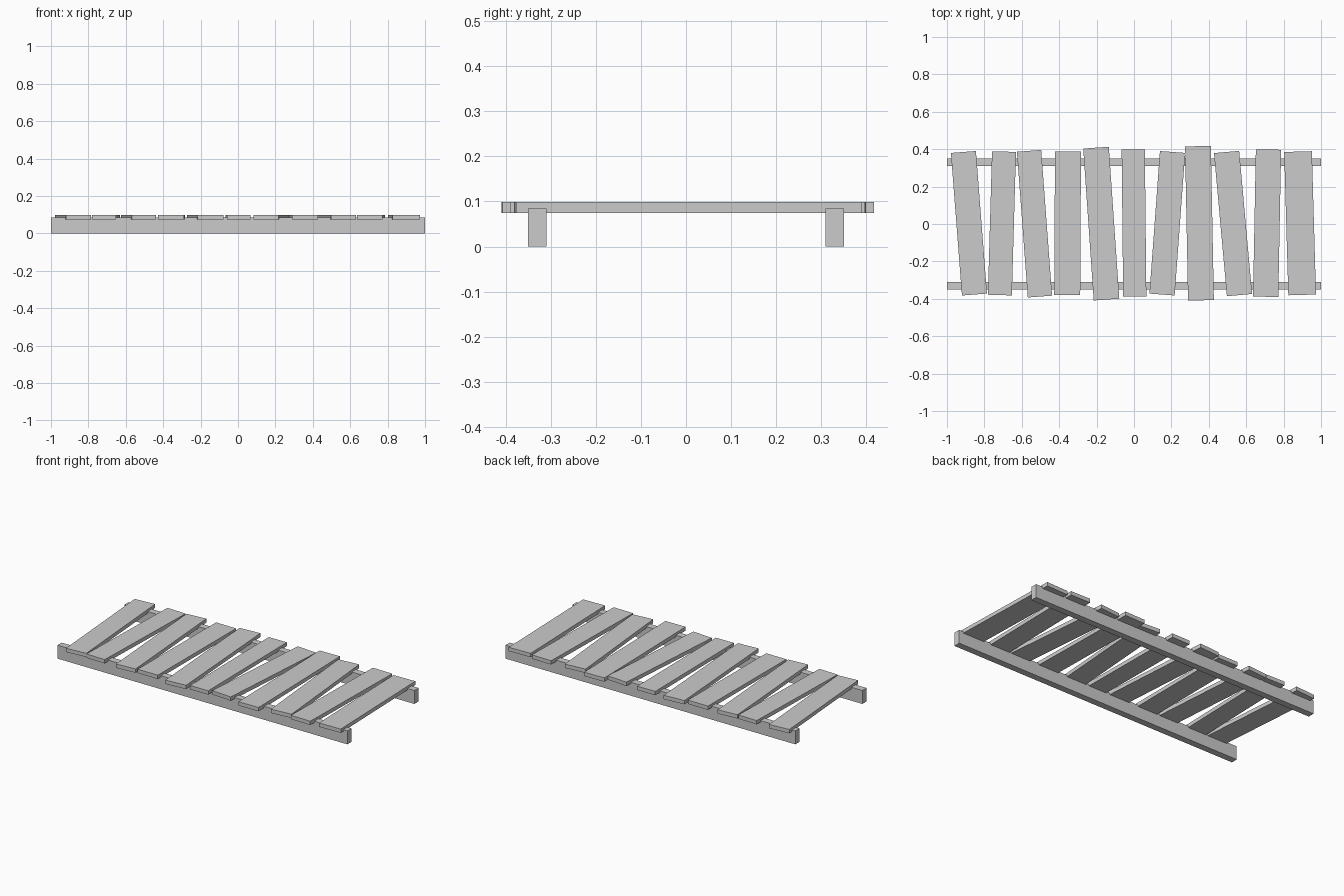
import bpy
from math import atan2, hypot
from mathutils import Vector


def box(name, loc, size, angle=0.0):
    bpy.ops.mesh.primitive_cube_add(size=1, location=loc, rotation=(0, 0, angle))
    ob = bpy.context.object
    ob.name = name
    ob.scale = size
    bpy.ops.object.transform_apply(location=False, rotation=False, scale=True)
    return ob


# Two long side rails
for side, y in (("front", -0.33), ("back", 0.33)):
    box(f"{side}_rail", (0, y, 0.042), (2.0, 0.041, 0.084))

# Crooked planks: back end x, y; front end x, y; width
planks = [
    (-0.912, 0.385, -0.853, -0.377, 0.134),
    (-0.695, 0.387, -0.717, -0.380, 0.128),
    (-0.561, 0.391, -0.503, -0.388, 0.130),
    (-0.353, 0.387, -0.357, -0.380, 0.139),
    (-0.203, 0.408, -0.147, -0.404, 0.137),
    (-0.004, 0.398, 0.004, -0.388, 0.124),
    (0.206, 0.385, 0.150, -0.377, 0.135),
    (0.342, 0.416, 0.358, -0.408, 0.138),
    (0.495, 0.385, 0.564, -0.380, 0.135),
    (0.719, 0.398, 0.704, -0.389, 0.135),
    (0.877, 0.387, 0.899, -0.379, 0.148),
]
for i, (bx, by, fx, fy, w) in enumerate(planks, 1):
    angle = atan2(fx - bx, by - fy)
    box(f"plank_{i}", ((bx + fx) / 2, (by + fy) / 2, 0.0865),
        (w, hypot(bx - fx, by - fy), 0.024), angle)
